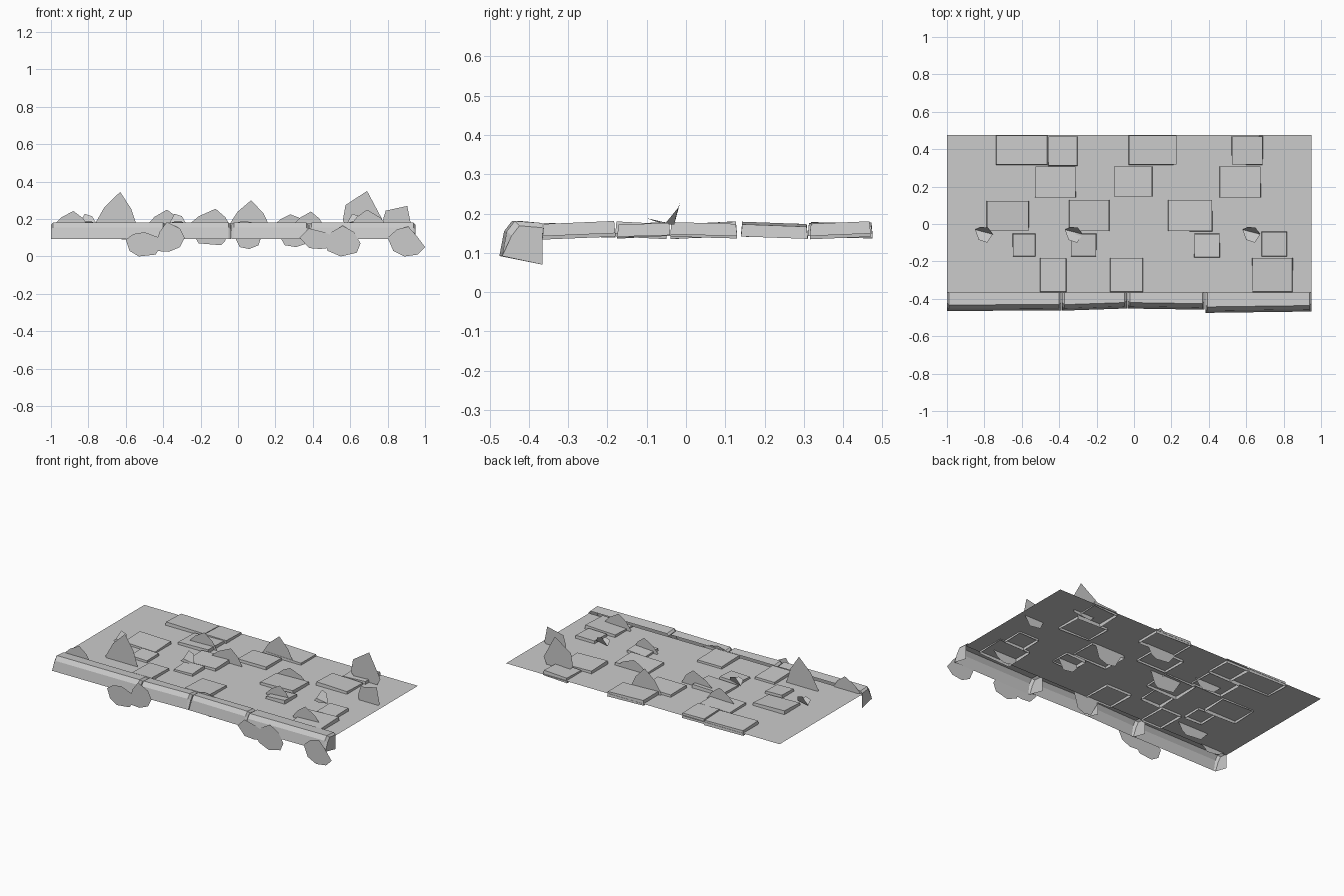
import bpy, random
random.seed(4)


def mesh_object(name, verts, faces):
    me = bpy.data.meshes.new(name)
    me.from_pydata(verts, [], faces)
    me.update()
    ob = bpy.data.objects.new(name, me)
    bpy.context.collection.objects.link(ob)
    return ob


# Pavement bed: a single thin sheet
G = 0.157
mesh_object("pavement_bed", [(-1, -0.37, G), (0.95, -0.37, G), (0.95, 0.475, G), (-1, 0.475, G)],
            [(0, 1, 2, 3)])


# Kerb stones: open underneath and behind, chamfered front edge, narrowed ends
def kerb(name, x0, x1, y0, y1):
    stations = [(x0, y0, 0.012), (x0 + 0.012, y0, 0), (x1 - 0.012, y1, 0), (x1, y1, 0.012)]
    verts = []
    for x, y, d in stations:
        verts += [(x, y, 0.092), (x, y + 0.012 + d, 0.155 - d), (x, y + 0.032 + d, 0.181 - d),
                  (x, -0.365, 0.176 - d), (x, -0.365, 0.07)]
    faces = [(5 * s + i, 5 * s + 5 + i, 5 * s + 6 + i, 5 * s + 1 + i)
             for s in range(3) for i in range(3)]
    faces += [(0, 1, 2, 3, 4), (19, 18, 17, 16, 15)]
    mesh_object(name, verts, faces)


for i, k in enumerate([(-1, -0.388, -0.465, -0.462), (-0.384, -0.038, -0.463, -0.452),
                       (-0.034, 0.377, -0.452, -0.458), (0.381, 0.95, -0.475, -0.468)]):
    kerb(f"kerb_stone_{i + 1}", *k)

# Raised paving slabs: shallow, slightly tilted lids with no underside
slabs = [(-.74, .315, -.46, .475), (-.46, .31, -.30, .47), (-.03, .315, .23, .475),
         (.52, .315, .69, .47), (-.53, .14, -.31, .31), (-.11, .145, .10, .31),
         (.455, .14, .68, .31), (-.79, -.04, -.56, .125), (-.35, -.04, -.13, .13),
         (.18, -.04, .42, .13), (-.65, -.175, -.525, -.05), (-.34, -.175, -.2, -.05),
         (.32, -.18, .46, -.05), (.68, -.175, .82, -.04), (-.505, -.365, -.36, -.18),
         (-.13, -.365, .05, -.18), (.63, -.365, .85, -.18)]
for i, (x0, y0, x1, y1) in enumerate(slabs):
    tx, ty = random.uniform(-.005, .005), random.uniform(-.004, .005)
    corners = [(x0, y0, -tx - ty), (x1, y0, tx - ty), (x1, y1, tx + ty), (x0, y1, ty - tx)]
    low = [(x, y, 0.142 + t) for x, y, t in corners]
    high = [(x + (0.004 if x == x0 else -0.004), y + (0.003 if y == y0 else -0.003), 0.173 + t)
            for x, y, t in corners]
    mesh_object(f"paving_slab_{i + 1}", low + high,
                [(4, 5, 6, 7)] + [(j, (j + 1) % 4, (j + 1) % 4 + 4, j + 4) for j in range(4)])


# Flat plant cards, upright and facing the front
def card(name, y, outline):
    mesh_object(name, [(x, y, z) for x, z in outline], [tuple(range(len(outline)))])


# Weeds: left x, peak x, right x, peak z, lowest z, depth y
weeds = [(-.99, -.88, -.80, .243, .12, -.36), (-.77, -.63, -.54, .345, .09, -.25),
         (-.49, -.38, -.29, .25, .10, .20), (-.27, -.12, -.04, .255, .06, .10),
         (-.05, .07, .17, .30, .08, .32), (.19, .28, .40, .225, .05, .13),
         (.29, .39, .46, .24, .09, -.13), (.60, .69, .80, .25, .10, -.30),
         (-.05, .03, .14, .19, .04, -.37)]
for i, (l, p, r, top, low, y) in enumerate(weeds):
    card(f"weed_{i + 1}", y, [(l, .165), (l + (p - l) * .4, .165 + (top - .165) * .55), (p, top),
                              (p + (r - p) * .65, .165 + (top - .165) * .5), (r, .16),
                              (r - .03, low + .02), (p + .03, low), (l + .06, low + .01)])
card("tall_weed", .35, [(.56, .19), (.575, .275), (.69, .35), (.77, .20), (.74, .14), (.62, .13)])
card("edge_weed", .12, [(.77, .18), (.79, .245), (.905, .27), (.925, .17), (.88, .10), (.80, .11)])

# Leaves hanging in front of the kerb
card("hanging_leaf_1", -.475, [(-.60, .09), (-.58, .03), (-.53, .0), (-.44, .01), (-.41, .06),
                               (-.42, .10), (-.50, .13), (-.56, .12)])
card("hanging_leaf_2", -.474, [(-.45, .03), (-.37, .025), (-.31, .05), (-.285, .10), (-.31, .15),
                               (-.38, .185), (-.42, .13)])
card("hanging_leaf_3", -.475, [(.33, .10), (.38, .045), (.44, .04), (.52, .05), (.53, .10),
                               (.46, .13), (.38, .15)])
card("hanging_leaf_4", -.474, [(.46, .08), (.48, .03), (.55, .0), (.635, .02), (.655, .07),
                               (.62, .13), (.56, .165), (.50, .13)])
card("hanging_leaf_5", -.475, [(.80, .10), (.83, .03), (.89, .0), (.96, .01), (1.0, .05),
                               (.955, .11), (.91, .16), (.85, .145)])

# Small folded sprouts on the slabs
for i, x in enumerate((-.80, -.32, .63)):
    v = [(-.05, -.03, .172), (.045, -.055, .172), (.015, -.10, .188), (-.03, -.085, .185),
         (-.02, -.015, .228), (.02, -.02, .215)]
    mesh_object(f"sprout_{i + 1}", [(x + a, b, c) for a, b, c in v],
                [(0, 1, 2, 3), (0, 1, 5, 4)])
